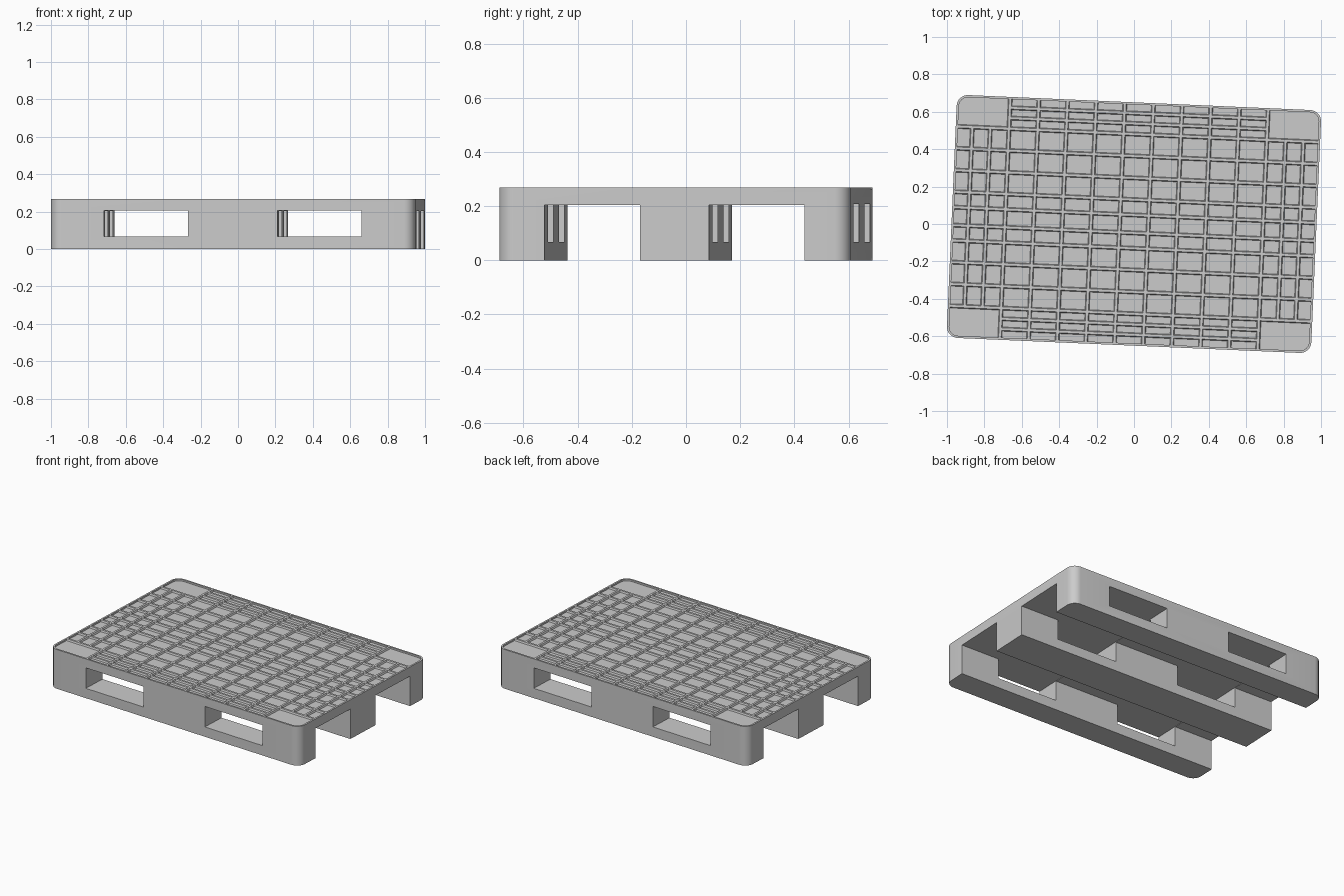
import bpy, bmesh
from math import radians, cos, sin, pi
from mathutils import Matrix

if "Cube" in bpy.data.objects:
    bpy.data.objects.remove(bpy.data.objects["Cube"])

A, B, H = 0.975, 0.65, 0.268      # half length, half width, height
DECK, FLOOR = 0.204, 0.257        # deck underside, recessed top floor
TURN = Matrix.Rotation(radians(-2.5), 4, 'Z')


def finish(name, bm):
    bmesh.ops.recalc_face_normals(bm, faces=bm.faces)
    mesh = bpy.data.meshes.new(name)
    bm.to_mesh(mesh)
    bm.free()
    ob = bpy.data.objects.new(name, mesh)
    bpy.context.collection.objects.link(ob)
    return ob


def rounded_slab(name, a, b, r, z0, z1, n=8):
    bm = bmesh.new()
    pts = []
    for k, (sx, sy) in enumerate([(1, 1), (-1, 1), (-1, -1), (1, -1)]):
        for i in range(n + 1):
            t = (k + i / n) * pi / 2
            pts.append((sx * (a - r) + r * cos(t), sy * (b - r) + r * sin(t), z0))
    face = bm.faces.new([bm.verts.new(p) for p in pts])
    top = bmesh.ops.extrude_face_region(bm, geom=[face])['geom']
    bmesh.ops.translate(bm, vec=(0, 0, z1 - z0),
                        verts=[v for v in top if isinstance(v, bmesh.types.BMVert)])
    return finish(name, bm)


def add_box(bm, x0, x1, y0, y1, z0, z1, taper=0.0):
    lo = [bm.verts.new((x, y, z0)) for x, y in
          ((x0, y0), (x1, y0), (x1, y1), (x0, y1))]
    t = taper
    hi = [bm.verts.new((x, y, z1)) for x, y in
          ((x0 + t, y0 + t), (x1 - t, y0 + t), (x1 - t, y1 - t), (x0 + t, y1 - t))]
    bm.faces.new(lo[::-1])
    bm.faces.new(hi)
    for i in range(4):
        j = (i + 1) % 4
        bm.faces.new((lo[i], lo[j], hi[j], hi[i]))


def cut(ob, cutter):
    cutter.hide_render = True
    m = ob.modifiers.new("cut", 'BOOLEAN')
    m.operation, m.solver, m.object = 'DIFFERENCE', 'EXACT', cutter
    bpy.context.view_layer.objects.active = ob
    bpy.ops.object.modifier_apply(modifier=m.name)
    bpy.data.objects.remove(cutter)


# Pallet body: rounded slab, hollowed by fork channels and side windows
body = rounded_slab("pallet_body", A, B, 0.06, 0, H)

bm = bmesh.new()
for y0, y1 in ((-0.48, -0.128), (0.128, 0.48)):
    add_box(bm, -1.2, 1.2, y0, y1, -0.1, DECK)
cut(body, finish("channel_cutter", bm))

bm = bmesh.new()
for x0, x1 in ((-0.69, -0.24), (0.24, 0.69)):
    add_box(bm, x0, x1, -1, 1, 0.067, DECK + 0.003)
cut(body, finish("window_cutter", bm))

# Recessed top, leaving a thin rim
cut(body, rounded_slab("top_cutter", A - 0.012, B - 0.012, 0.048, FLOOR, H + 0.1))

# Anti-slip ribs on the top
bm = bmesh.new()
W = 0.012


def rib_x(y, x1):
    add_box(bm, -x1, x1, y - W, y + W, FLOOR - 0.002, H, 0.005)


def rib_y(x, y1):
    add_box(bm, x - W, x + W, -y1, y1, FLOOR - 0.002, H, 0.005)


for s in (-1, 1):
    for y in (0.048, 0.13, 0.246, 0.363, 0.48):
        rib_x(s * y, A - 0.006)
    for y in (0.537, 0.592):
        rib_x(s * y, 0.69)
    for i in range(5):
        rib_y(s * (0.0767 + 0.1533 * i), B - 0.006)
    for x in (0.79, 0.886):
        rib_y(s * x, 0.48)
ribs = finish("top_ribs", bm)

# Slight turn about z, smooth round corners
for ob in (body, ribs):
    ob.data.transform(TURN)
bpy.ops.object.select_all(action='DESELECT')
body.select_set(True)
bpy.context.view_layer.objects.active = body
bpy.ops.object.shade_smooth_by_angle(angle=radians(30))
